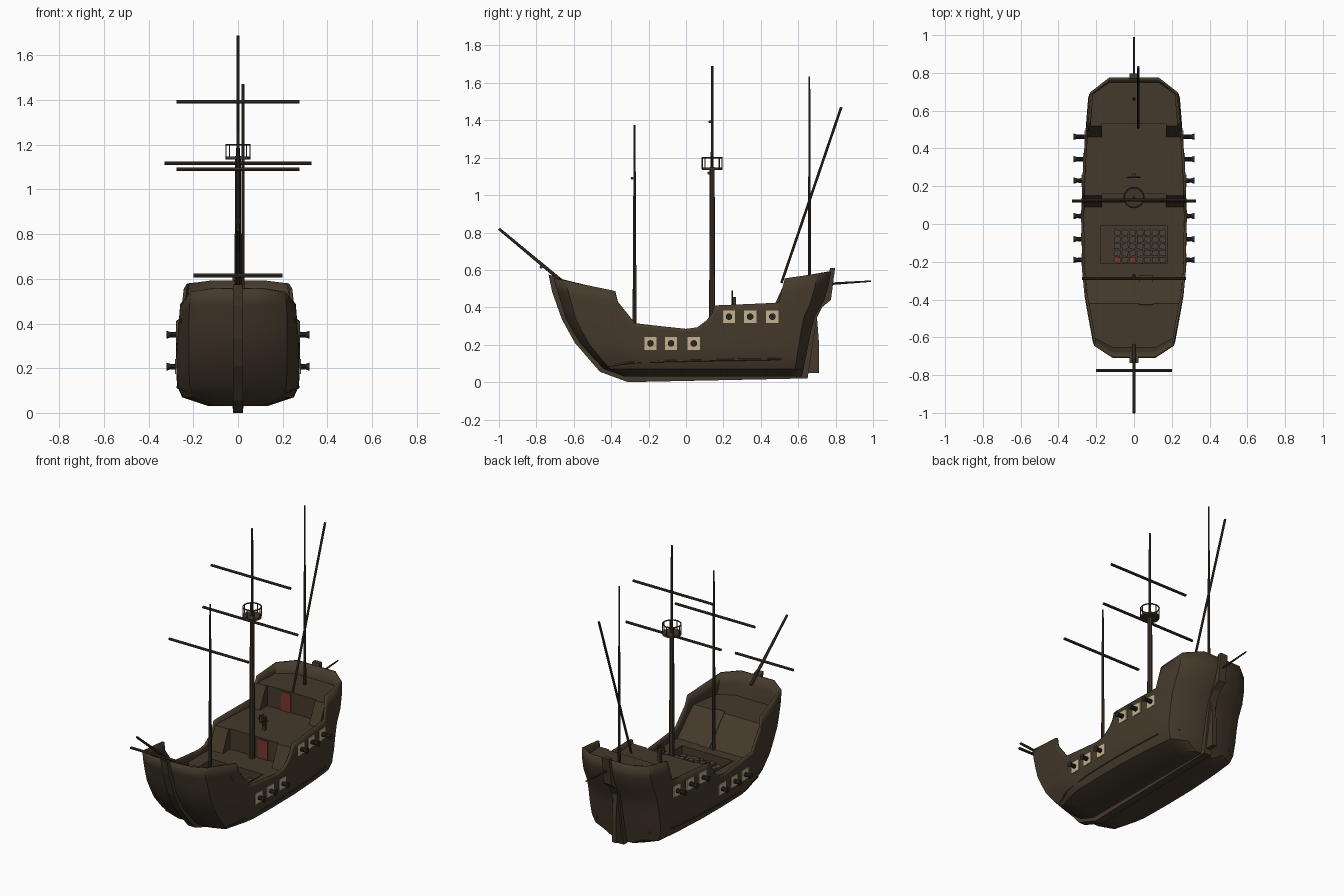
import bpy, bmesh, math, random
from mathutils import Vector, Matrix

if "Cube" in bpy.data.objects:
    bpy.data.objects.remove(bpy.data.objects["Cube"])

random.seed(4)

def material(name, rgb):
    m = bpy.data.materials.new(name)
    m.diffuse_color = (*rgb, 1)
    m.use_nodes = True
    m.node_tree.nodes["Principled BSDF"].inputs["Base Color"].default_value = m.diffuse_color
    return m

WOOD = material("dark brown wood", (0.060, 0.042, 0.025))
SPAR = material("spar wood", (0.048, 0.036, 0.024))
TAN = material("pale port frame", (0.55, 0.44, 0.28))
RED = material("red door", (0.20, 0.035, 0.025))
IRON = material("dark iron", (0.022, 0.018, 0.015))
STONE = material("cargo grey brown", (0.065, 0.052, 0.038))

# Hull lines: (station or height, value)
BOW = [(.03, -.33), (.07, -.44), (.21, -.57), (.33, -.64), (.56, -.71)]
STERN = [(.03, .62), (.33, .68), (.40, .71), (.45, .75), (.58, .775)]
PLAN = [(-.71, .12), (-.65, .22), (-.4, .262), (-.28, .274), (0, .278), (.2, .276), (.55, .254), (.70, .243), (.775, .14)]
SECTION = [(.03, .47), (.07, .90), (.12, .98), (.2, 1), (.45, 1), (.58, .94)]
SHEER = [(-.71, .555), (-.39, .487), (-.384, .43), (-.30, .315), (-.15, .30), (0, .285), (.06, .293), (.11, .33),
         (.14, .37), (.152, .41), (.51, .425), (.53, .555), (.775, .59)]

def lerp(table, t):
    if t <= table[0][0]:
        return table[0][1]
    for (a, u), (b, v) in zip(table, table[1:]):
        if t <= b:
            return u + (v - u) * (t - a) / (b - a)
    return table[-1][1]

def station_to_y(s, z):
    if s < -.1:
        return -.1 + (s + .1) * (lerp(BOW, z) + .1) / -.61
    if s > .4:
        return .4 + (s - .4) * (lerp(STERN, z) - .4) / .375
    return s

def half_width(y, z):
    s = y
    if y < -.1:
        s = -.1 + (y + .1) * -.61 / (lerp(BOW, z) + .1)
    elif y > .4:
        s = .4 + (y - .4) * .375 / (lerp(STERN, z) - .4)
    return lerp(PLAN, s) * lerp(SECTION, z)

def finish(name, bm, mat, smooth=False):
    bmesh.ops.recalc_face_normals(bm, faces=bm.faces[:])
    me = bpy.data.meshes.new(name)
    bm.to_mesh(me)
    bm.free()
    ob = bpy.data.objects.new(name, me)
    bpy.context.collection.objects.link(ob)
    me.materials.append(mat)
    if smooth:
        bpy.context.view_layer.objects.active = ob
        bpy.ops.object.select_all(action='DESELECT')
        ob.select_set(True)
        bpy.ops.object.shade_smooth_by_angle(angle=math.radians(35))
    return ob

def box(name, lo, hi, mat, turn=0):
    bm = bmesh.new()
    lo, hi = Vector(lo), Vector(hi)
    bmesh.ops.create_cube(bm, size=1, matrix=Matrix.Translation((lo + hi) / 2)
                          @ Matrix.Rotation(turn, 4, 'Z') @ Matrix.Diagonal((*(hi - lo), 1)))
    return finish(name, bm, mat)

def rod(name, p, q, r0, r1, mat=SPAR, n=8):
    p, q = Vector(p), Vector(q)
    bm = bmesh.new()
    rot = (q - p).to_track_quat('Z', 'Y').to_matrix().to_4x4()
    bmesh.ops.create_cone(bm, cap_ends=True, segments=n, radius1=r0, radius2=r1, depth=(q - p).length,
                          matrix=Matrix.Translation((p + q) / 2) @ rot)
    return finish(name, bm, mat, True)

def prism(name, pts, x0, x1, mat=WOOD):
    # yz outline pushed across x
    bm = bmesh.new()
    a = [bm.verts.new((x0, y, z)) for y, z in pts]
    b = [bm.verts.new((x1, y, z)) for y, z in pts]
    bm.faces.new(a)
    bm.faces.new(b[::-1])
    for i in range(len(pts)):
        j = (i + 1) % len(pts)
        bm.faces.new((a[i], b[i], b[j], a[j]))
    return finish(name, bm, mat)

def ring(name, loc, R, r, rot=(0, 0, 0), mat=SPAR):
    bpy.ops.mesh.primitive_torus_add(location=loc, rotation=rot, major_radius=R, minor_radius=r,
                                     major_segments=16, minor_segments=6)
    bpy.context.object.name = name
    bpy.context.object.data.materials.append(mat)

# Hull shell lofted through the stations
stations = sorted({s for s, _ in PLAN} | {s for s, _ in SHEER} | {-.55, -.47, .3, .4, .62})
bm = bmesh.new()
sides = {1: [], -1: []}
for s in stations:
    top = lerp(SHEER, s)
    zs = [.03, .07, .12, .2] + [.2 + (top - .2) * f for f in (.2, .4, .6, .8, 1)]
    for sg in sides:
        sides[sg].append([bm.verts.new((sg * lerp(PLAN, s) * lerp(SECTION, z), station_to_y(s, z), z)) for z in zs])
R, L = sides[1], sides[-1]
loop = R + L[::-1]
for i, a in enumerate(loop):
    b = loop[(i + 1) % len(loop)]
    for k in range(8):
        bm.faces.new((a[k], b[k], b[k + 1], a[k + 1]))
for i in range(len(R) - 1):
    bm.faces.new((R[i][0], L[i][0], L[i + 1][0], R[i + 1][0]))
hull = finish("hull", bm, WOOD, True)
mod = hull.modifiers.new("planking", 'SOLIDIFY')
mod.thickness, mod.offset = .014, -1

# Decks fitted to the hull, with an optional hatch opening (x, y0, y1)
def deck(name, z, y0, y1, hole=None):
    ys = sorted({y0, y1} | {y0 + (y1 - y0) * i / 6 for i in range(1, 6)} | set(hole[1:] if hole else ()))
    bm = bmesh.new()
    for a, b in zip(ys, ys[1:]):
        wa, wb = half_width(a, z) - .007, half_width(b, z) - .007
        cut = hole and hole[1] <= (a + b) / 2 <= hole[2]
        spans = [((-wa, -wb), (-hole[0],) * 2), ((hole[0],) * 2, (wa, wb))] if cut else [((-wa, -wb), (wa, wb))]
        for l, r in spans:
            bm.faces.new([bm.verts.new(v) for v in ((l[0], a, z), (r[0], a, z), (r[1], b, z), (l[1], b, z))])
    finish(name, bm, WOOD)

MAIN, QUARTER, POOP, FORE = .255, .385, .515, .42
deck("main_deck", MAIN, -.29, .17, (.175, -.21, -.01))
deck("quarter_deck", QUARTER, .16, .54)
deck("poop_deck", POOP, .53, .75)
deck("forecastle_deck", FORE, lerp(BOW, FORE) + .008, -.42)

# Bulkheads, doors and steep side stairs
prism("forecastle_bulkhead", [(-.28, MAIN), (-.42, FORE), (-.435, FORE), (-.30, MAIN - .01)], -.255, .255)
prism("forecastle_ramp", [(-.272, MAIN), (-.425, FORE + .009), (-.43, FORE), (-.285, MAIN)], .03, .10)
for name, y, z0, z1, dx in (("quarter", .165, MAIN, QUARTER, .06), ("poop", .535, QUARTER, POOP, -.04)):
    w = half_width(y, z0) - .008
    box(name + "_bulkhead", (-w, y, z0), (w, y + .01, z1), WOOD)
    box(name + "_door", (dx - .032, y - .006, z0), (dx + .032, y, z1 - .012), RED)
    for sg in (1, -1):
        prism(name + "_stairs", [(y - .075, z0), (y, z0), (y, z1), (y - .015, z1)], sg * .17, sg * (w - .005))

# Hold with cargo
for n, lo, hi in (("floor", (-.175, -.21, .17), (.175, -.01, .18)), ("left", (-.18, -.21, .17), (-.175, -.01, .258)),
                  ("right", (.175, -.21, .17), (.18, -.01, .258)), ("front", (-.18, -.215, .17), (.18, -.21, .258)),
                  ("back", (-.18, -.01, .17), (.18, -.005, .258))):
    box("hold_" + n, lo, hi, WOOD)
for i in range(7):
    for j in range(5):
        x, y = -.088 + i * .04, -.19 + j * .036
        h = random.uniform(.2, .235)
        box("cargo_block", (x - .017, y - .015, .175), (x + .017, y + .015, h),
            RED if (i, j) in ((0, 0), (2, 0)) else STONE, random.uniform(-.4, .4))

# Keel with stem, sternpost and rudder
prism("keel_and_stem", [(.65, .02), (-.31, .0), (-.46, .055), (-.594, .21), (-.663, .334), (-.715, .48), (-.735, .575),
                        (-.70, .565), (-.685, .48), (-.635, .345), (-.56, .215), (-.43, .08), (-.30, .04), (.65, .04)],
      -.023, .023)
prism("sternpost", [(.65, .02), (.70, .345), (.727, .40), (.775, .44), (.797, .61), (.77, .61), (.745, .46), (.70, .42),
                    (.67, .35), (.615, .02)], -.025, .025)
prism("rudder", [(.65, .05), (.711, .05), (.711, .21), (.70, .35), (.685, .35)], -.014, .014)

# Wales, gun ports and cannons on both sides
for sg in (1, -1):
    pts = []
    for y, z in ((-.42, .085), (-.3, .105), (-.1, .113), (.1, .117), (.3, .12), (.5, .124), (.62, .127)):
        pts.append((sg * half_width(y, z), y, z))
    for p, q in zip(pts, pts[1:]):
        rod("wale", p, q, .006, .006, WOOD, 6)
    for z, ys in ((.207, (-.19, -.08, .042)), (.35, (.23, .343, .462))):
        for y in ys:
            w = half_width(y, z)
            box("gun_port", (sg * (w - .004), y - .033, z - .034), (sg * (w + .004), y + .033, z + .034), TAN)
            rod("cannon", (sg * (w - .02), y, z), (sg * .31, y, z), .015, .011, IRON, 10)
            rod("cannon_muzzle", (sg * .305, y, z), (sg * .32, y, z), .013, .018, IRON, 10)

# Masts, yards and spars
rod("main_mast", (0, .14, MAIN), (0, .14, 1.15), .017, .013)
rod("main_topmast", (0, .14, 1.14), (0, .14, 1.69), .008, .006)
rod("fore_mast", (0, -.275, MAIN), (0, -.275, 1.375), .011, .005)
rod("mizzen_mast", (0, .66, POOP), (0, .66, 1.635), .009, .004)
rod("lateen_yard", (.022, .51, .53), (.022, .83, 1.47), .007, .007)
rod("bowsprit", (0, -.64, .52), (0, -1, .82), .010, .007)
rod("stern_boom", (0, .76, .525), (0, .99, .54), .007, .004)
for name, y, z, w in (("main_yard", .122, 1.118, .328), ("main_top_yard", .128, 1.392, .275),
                      ("fore_yard", -.288, 1.09, .275), ("sprit_yard", -.775, .615, .20)):
    rod(name, (-w, y, z), (w, y, z), .008, .008)

# Crow's nest
rod("nest_floor", (0, .14, 1.135), (0, .14, 1.147), .055, .055, SPAR, 16)
ring("nest_rail", (0, .14, 1.2), .053, .004)
for i in range(8):
    a = math.tau * i / 8
    x, y = .053 * math.cos(a), .14 + .053 * math.sin(a)
    rod("nest_post", (x, y, 1.14), (x, y, 1.2), .003, .003, SPAR, 6)

# Steering wheel
box("wheel_stand", (-.009, .252, QUARTER), (.009, .268, .455), SPAR)
ring("wheel_rim", (0, .247, .453), .026, .004, (math.pi / 2, 0, 0))
for i in range(4):
    a = math.pi * i / 4
    d = Vector((math.cos(a), 0, math.sin(a))) * .037
    c = Vector((0, .247, .453))
    rod("wheel_spoke", c - d, c + d, .003, .003, SPAR, 6)
